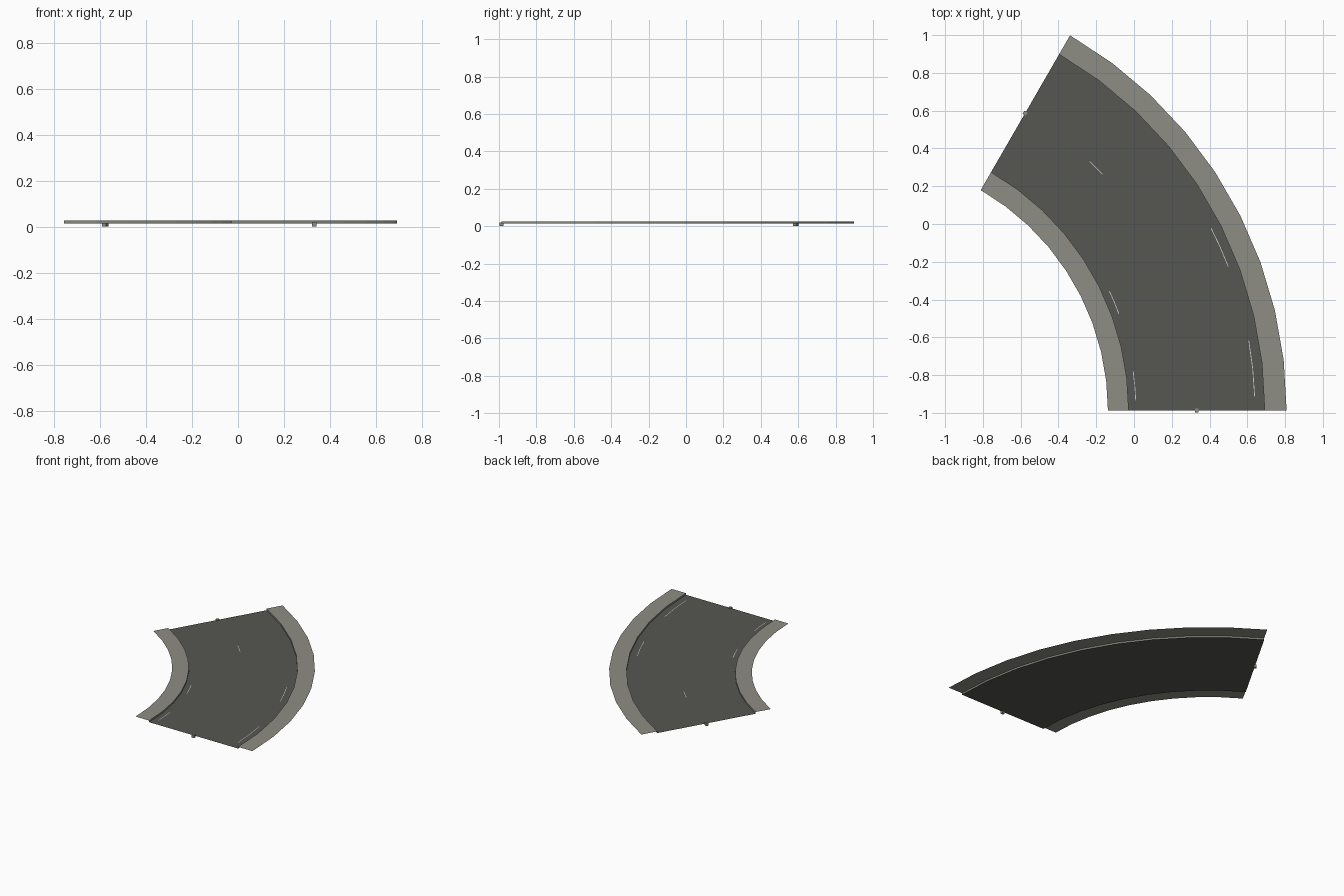
import bpy, math
from mathutils import Matrix

if "Cube" in bpy.data.objects:
    bpy.data.objects.remove(bpy.data.objects["Cube"])

CX, CY = -1.485, -0.987          # centre of the bend
SWEEP, SEGS = math.radians(60), 9
R_IN, R_OUT = 1.457, 2.177       # carriageway edges
Z_ROAD, Z_KERB = 0.014, 0.026


def material(name, rgb):
    m = bpy.data.materials.new(name)
    m.diffuse_color = (*rgb, 1)
    m.use_nodes = True
    m.node_tree.nodes["Principled BSDF"].inputs["Base Color"].default_value = m.diffuse_color
    return m


asphalt = material("dark asphalt", (0.092, 0.092, 0.082))
concrete = material("pale concrete", (0.27, 0.27, 0.235))
paint = material("worn white paint", (0.6, 0.6, 0.57))


def add_mesh(name, verts, faces, mat):
    me = bpy.data.meshes.new(name)
    me.from_pydata(verts, [], faces)
    me.materials.append(mat)
    ob = bpy.data.objects.new(name, me)
    bpy.context.collection.objects.link(ob)
    return ob


def sweep(name, profile, mat, a0=0.0, a1=SWEEP, segs=SEGS):
    """Sweep an open (radius, z) profile, listed inside to outside, round the bend."""
    n = len(profile)
    verts = []
    for i in range(segs + 1):
        a = a0 + (a1 - a0) * i / segs
        verts += [(CX + r * math.cos(a), CY + r * math.sin(a), z) for r, z in profile]
    faces = [(i * n + j, i * n + j + 1, (i + 1) * n + j + 1, (i + 1) * n + j)
             for i in range(segs) for j in range(n - 1)]
    return add_mesh(name, verts, faces, mat)


# Carriageway, sunk between two raised pavements with kerb faces
sweep("road_surface", [(R_IN, Z_ROAD), (R_OUT, Z_ROAD)], asphalt)
sweep("inner_pavement", [(1.347, Z_KERB), (R_IN, Z_KERB), (R_IN, Z_ROAD)], concrete)
sweep("outer_pavement", [(R_OUT, Z_ROAD), (R_OUT, Z_KERB), (2.293, Z_KERB)], concrete)

# Faint worn remnants of the lane paint: radius, start angle, end angle
for r, a, b in [(1.495, 2, 8), (1.495, 20, 25), (2.125, 2, 10),
                (2.125, 21, 27), (1.817, 43.5, 46.5)]:
    sweep("paint_trace", [(r - 0.002, Z_ROAD + 0.0008), (r + 0.002, Z_ROAD + 0.0008)],
          paint, math.radians(a), math.radians(b), 2)

# Small connector block at the middle of each road end
r_mid, h = (R_IN + R_OUT) / 2, 0.01
for name, a in (("start_connector", 0.0), ("end_connector", SWEEP)):
    bpy.ops.mesh.primitive_cube_add(size=2 * h)
    ob = bpy.context.object
    ob.name = name
    ob.data.transform(Matrix.Rotation(a, 4, 'Z'))
    ob.location = (CX + r_mid * math.cos(a), CY + r_mid * math.sin(a), h)
    ob.data.materials.append(concrete)
